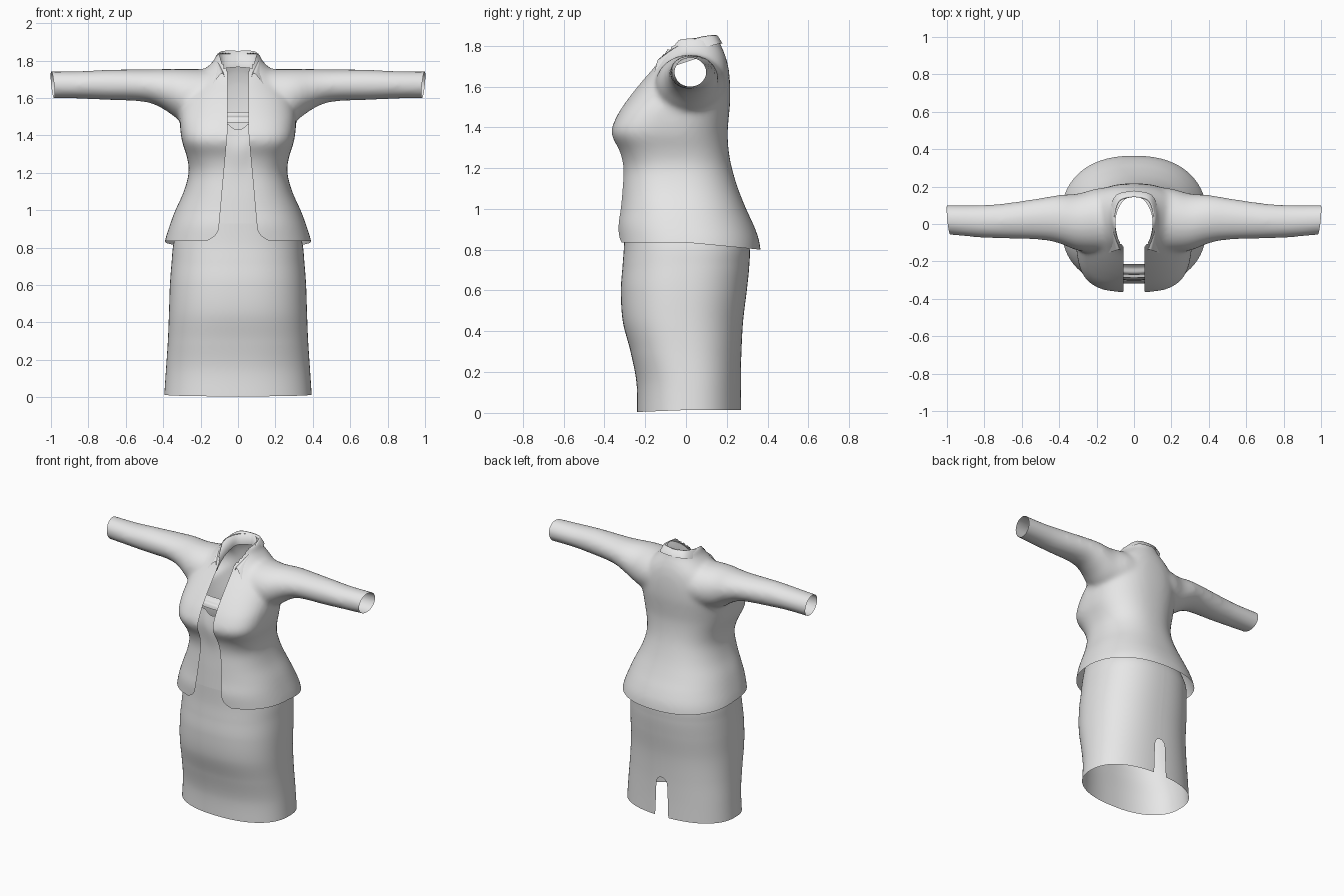
import bpy, bmesh, math
from mathutils import Vector

if "Cube" in bpy.data.objects:
    bpy.data.objects.remove(bpy.data.objects["Cube"])

cloth = bpy.data.materials.new("light_grey_cloth")
cloth.use_nodes = True
GREY = (0.8, 0.8, 0.8, 1)
cloth.diffuse_color = GREY
cloth.node_tree.nodes["Principled BSDF"].inputs["Base Color"].default_value = GREY


def spline(keys, steps):
    """Catmull-Rom samples through rows of numbers."""
    rows = []
    last = len(keys) - 1
    for i in range(last):
        a, b, c, d = (keys[min(max(i + k, 0), last)] for k in (-1, 0, 1, 2))
        for s in range(steps):
            t = s / steps
            rows.append([q + t / 2 * (r - p + t * (2 * p - 5 * q + 4 * r - e + t * (3 * (q - r) + e - p)))
                         for p, q, r, e in zip(a, b, c, d)])
    return rows + [list(keys[last])]


def loft(bm, rings, closed=True, caps=False):
    """Skin a list of point rows with quads."""
    rows = [[bm.verts.new(p) for p in ring] for ring in rings]
    n = len(rows[0])
    for lo, hi in zip(rows, rows[1:]):
        for i in range(n if closed else n - 1):
            j = (i + 1) % n
            bm.faces.new((lo[i], lo[j], hi[j], hi[i]))
    if caps:
        bm.faces.new(rows[0][::-1])
        bm.faces.new(rows[-1])


def body_ring(row, n=72):
    """Horizontal section, squarer at the front when asked."""
    z, w, front, back, power = row
    mid, depth = (front + back) / 2, (back - front) / 2
    ring = []
    for i in range(n):
        a = 2 * math.pi * i / n
        c, s = math.cos(a), math.sin(a)
        e = 2 / (power if s < 0 else 2.3)
        ring.append((w * math.copysign(abs(c) ** e, c), mid + depth * math.copysign(abs(s) ** e, s), z))
    return ring


def finish(bm, name):
    mesh = bpy.data.meshes.new(name)
    bm.to_mesh(mesh)
    bm.free()
    mesh.materials.append(cloth)
    mesh.polygons.foreach_set("use_smooth", [True] * len(mesh.polygons))
    ob = bpy.data.objects.new(name, mesh)
    bpy.context.collection.objects.link(ob)
    return ob


def bisect(bm, co, no, clear=True, faces=None):
    faces = faces or bm.faces[:]
    geom = list({v for f in faces for v in f.verts}) + list({e for f in faces for e in f.edges}) + faces
    bmesh.ops.bisect_plane(bm, geom=geom, plane_co=co, plane_no=no, clear_outer=clear)


def cut_slot(bm, side, width, top):
    """Remove a centre strip on one side, its half width depending on height."""
    for v in bm.verts:
        v.co.x /= width(v.co.z)
    for x in (-1, 1):
        faces = [f for f in bm.faces if f.calc_center_median().y * side > 0]
        bisect(bm, (x, 0, 0), (1, 0, 0), False, faces)
    gone = []
    for f in bm.faces:
        c = f.calc_center_median()
        if c.y * side > 0 and abs(c.x) < 1 and c.z < top:
            gone.append(f)
    bmesh.ops.delete(bm, geom=gone, context="FACES")
    for v in bm.verts:
        v.co.x *= width(v.co.z)


def shear_hem(bm, height, sign):
    for v in bm.verts:
        v.co.z += sign * height(v.co.y)


# Jacket body and sleeves, fused into one smooth form
torso = [  # height, half width, front, back, front squareness
    (0.74, 0.41, -0.33, 0.37, 2.4), (0.84, 0.39, -0.335, 0.36, 2.4), (0.92, 0.365, -0.338, 0.332, 2.4),
    (1.0, 0.335, -0.326, 0.295, 2.4), (1.1, 0.29, -0.316, 0.255, 2.5), (1.2, 0.264, -0.31, 0.225, 2.6),
    (1.28, 0.272, -0.325, 0.21, 2.9), (1.37, 0.3, -0.366, 0.204, 3.2), (1.45, 0.31, -0.342, 0.21, 3.0),
    (1.53, 0.31, -0.292, 0.217, 2.6), (1.62, 0.29, -0.222, 0.216, 2.3), (1.7, 0.235, -0.155, 0.207, 2.2),
    (1.76, 0.17, -0.12, 0.19, 2.1), (1.8, 0.13, -0.1, 0.172, 2), (1.84, 0.115, -0.09, 0.16, 2)]
sleeve = [  # distance out, centre y, centre z, radius y, radius z
    (0.1, 0.03, 1.62, 0.17, 0.13), (0.2, 0.02, 1.61, 0.17, 0.145), (0.3, 0.01, 1.615, 0.153, 0.14),
    (0.4, 0.026, 1.648, 0.13, 0.107), (0.5, 0.027, 1.666, 0.112, 0.087), (0.7, 0.016, 1.67, 0.094, 0.081),
    (0.85, 0.015, 1.67, 0.086, 0.074), (1.08, 0.027, 1.67, 0.075, 0.072)]
bm = bmesh.new()
loft(bm, [body_ring(r) for r in spline(torso, 4)], caps=True)
for side in (-1, 1):
    rings = []
    for x, cy, cz, ry, rz in spline(sleeve, 5):
        angles = [math.tau * i / 40 for i in range(40)]
        rings.append([(side * x, cy + ry * math.cos(a) * side, cz + rz * math.sin(a)) for a in angles])
    loft(bm, rings, caps=True)
bmesh.ops.recalc_face_normals(bm, faces=bm.faces)
jacket = finish(bm, "jacket")
remesh = jacket.modifiers.new("fuse", "REMESH")
remesh.mode = "VOXEL"
remesh.voxel_size = 0.014
relax = jacket.modifiers.new("relax", "SMOOTH")
relax.factor = 0.5
relax.iterations = 14
baked = bpy.data.meshes.new_from_object(jacket.evaluated_get(bpy.context.evaluated_depsgraph_get()))
bm = bmesh.new()
bm.from_mesh(baked)
bpy.data.objects.remove(jacket)


# Hem, cuffs, front opening and neck hole
def jacket_hem(y):
    return 0.835 - 0.1 * max(y, 0) ** 1.05


def front_gap(z):
    if z > 1.42:
        return 0.056
    gap = 0.056 + (1.42 - z) * 0.09
    return gap + 0.07 * min(max((0.92 - z) / 0.09, 0), 1) ** 3


shear_hem(bm, jacket_hem, -1)
bisect(bm, (0, 0, 0), (0, 0, -1))
shear_hem(bm, jacket_hem, 1)
for side in (-1, 1):
    bisect(bm, (side * 0.992, 0.03, 1.67), (side, -0.1, -0.1))
cut_slot(bm, -1, front_gap, 2)


def neck_radius(p):
    return math.hypot(p.x / 0.1, p.y / 0.15)


hole = [f for f in bm.faces if f.calc_center_median().z > 1.62 and neck_radius(f.calc_center_median()) < 1]
rim = {v for f in hole for v in f.verts}
bmesh.ops.delete(bm, geom=hole, context="FACES")
for v in rim:
    if v.is_valid and v.co.y > -0.1:
        k = neck_radius(v.co)
        v.co.x /= k
        v.co.y /= k
finish(bm, "jacket")

# Folded collar from three rails: stand, fold and falling edge
stand = [(0, 0.148, 1.765), (0.085, 0.115, 1.755), (0.102, 0.03, 1.73), (0.09, -0.06, 1.7), (0.062, -0.15, 1.675)]
fold = [(0, 0.145, 1.852), (0.075, 0.125, 1.852), (0.103, 0.05, 1.838), (0.108, -0.04, 1.8), (0.078, -0.135, 1.735)]
fall = [(0, 0.178, 1.812), (0.095, 0.155, 1.808), (0.133, 0.06, 1.782), (0.137, -0.04, 1.742), (0.138, -0.155, 1.67)]
rails = []
for rail in (stand, fold, fall):
    half = [Vector(p) for p in spline(rail, 5)]
    rails.append([Vector((-p.x, p.y, p.z)) for p in half[:0:-1]] + half)
crest = [f.lerp(e, 0.3) + Vector((0, 0, 0.01)) for f, e in zip(rails[1], rails[2])]
bm = bmesh.new()
loft(bm, [rails[0], rails[1], crest, rails[2]], closed=False)
bmesh.ops.recalc_face_normals(bm, faces=bm.faces)
finish(bm, "collar")

# Skirt with a rounded slit at the back
skirt = [
    (0.0, 0.395, -0.24, 0.272, 2.3), (0.15, 0.385, -0.243, 0.27, 2.3), (0.3, 0.375, -0.272, 0.272, 2.4),
    (0.45, 0.369, -0.31, 0.28, 2.4), (0.6, 0.364, -0.319, 0.298, 2.4), (0.72, 0.355, -0.311, 0.31, 2.4),
    (0.82, 0.345, -0.304, 0.31, 2.4), (0.93, 0.315, -0.303, 0.27, 2.4)]
SLIT_TOP = 0.29


def slit_gap(z):
    rise = min(max((z - 0.24) / (SLIT_TOP - 0.24), 0), 1)
    return max((0.052 - 0.04 * max(z, 0)) * math.sqrt(1 - rise * rise), 0.004)


def skirt_hem(y):
    return 0.014 + 0.04 * min(y, 0)


bm = bmesh.new()
loft(bm, [body_ring(r, 96) for r in spline(skirt, 12)])
bmesh.ops.recalc_face_normals(bm, faces=bm.faces)
shear_hem(bm, skirt_hem, -1)
bisect(bm, (0, 0, 0), (0, 0, -1))
shear_hem(bm, skirt_hem, 1)
cut_slot(bm, 1, slit_gap, SLIT_TOP)
finish(bm, "skirt")


# Camisole panel and chest band seen in the front opening
def panel(name, profile, dip):
    rings = []
    rows = spline(profile, 6)
    for k, (y, z) in enumerate(rows):
        xs = [0.16 * i / 16 for i in range(-16, 17)]
        rise = dip * k / (len(rows) - 1)
        rings.append([(x, y + 0.8 * x * x, z + rise * min((x / 0.055) ** 2, 1)) for x in xs])
    bm = bmesh.new()
    loft(bm, rings, closed=False)
    finish(bm, name)


panel("camisole", [(-0.302, 0.92), (-0.295, 1.05), (-0.288, 1.2), (-0.3, 1.33), (-0.285, 1.43)], 0.035)
panel("chest_band", [(-0.272, 1.47), (-0.262, 1.495), (-0.235, 1.505), (-0.215, 1.525)], 0)
